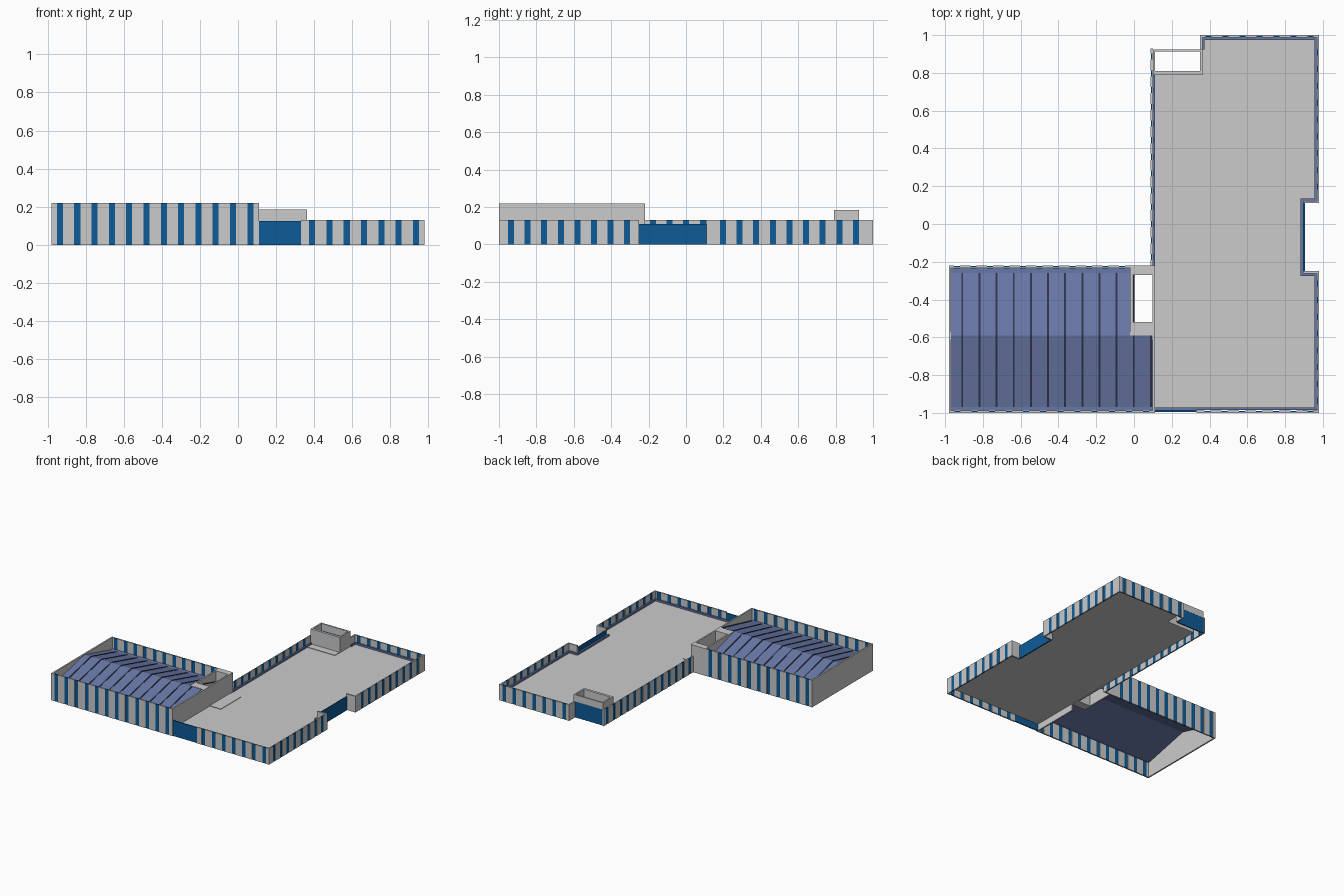
import bpy, bmesh
from mathutils import Vector

if "Cube" in bpy.data.objects:
    bpy.data.objects.remove(bpy.data.objects["Cube"])


def material(name, rgb):
    m = bpy.data.materials.new(name)
    m.diffuse_color = (*rgb, 1)
    m.use_nodes = True
    m.node_tree.nodes["Principled BSDF"].inputs["Base Color"].default_value = m.diffuse_color
    return m


BLUE = material("window_blue", (0.004, 0.105, 0.31))
SLATE = material("roof_slate", (0.14, 0.19, 0.39))
DARK = material("seam_dark", (0.03, 0.035, 0.07))
T = 0.012            # wall thickness
LOW, HIGH = 0.13, 0.22
ROOF = 0.06          # sunken flat roof level
EAVE, RIDGE_Z, RIDGE_Y = 0.13, 0.217, -0.59


def boxes(name, items, mat=None):
    """One object made of axis-aligned boxes (x0, x1, y0, y1, z0, z1)."""
    bm = bmesh.new()
    for x0, x1, y0, y1, z0, z1 in items:
        vs = bmesh.ops.create_cube(bm, size=1)["verts"]
        size = Vector((x1 - x0, y1 - y0, z1 - z0))
        mid = Vector((x0 + x1, y0 + y1, z0 + z1)) / 2
        for v in vs:
            v.co = Vector(a * b for a, b in zip(v.co, size)) + mid
    return finish(name, bm, mat)


def finish(name, bm, mat=None):
    me = bpy.data.meshes.new(name)
    bm.to_mesh(me)
    bm.free()
    ob = bpy.data.objects.new(name, me)
    if mat:
        me.materials.append(mat)
    bpy.context.collection.objects.link(ob)
    return ob


def striped_wall(name, axis, a0, a1, across, h, n, s0=None, s1=None):
    """Wall along an axis with n full-height window strips between s0 and s1."""
    s0 = a0 if s0 is None else s0
    s1 = a1 if s1 is None else s1
    c0, c1 = across
    pitch, grey, blue, cur = (s1 - s0) / n, [], [], a0

    def seg(p, q, inset):
        if axis == "x":
            return (p, q, c0 + inset, c1 - inset, 0, h)
        return (c0 + inset, c1 - inset, p, q, 0, h)

    for i in range(n):
        c = s0 + (i + 0.5) * pitch
        grey.append(seg(cur, c - 0.016, 0))
        blue.append(seg(c - 0.016, c + 0.016, 0.002))
        cur = c + 0.016
    grey.append(seg(cur, a1, 0))
    boxes(name + "_panels", grey)
    boxes(name + "_windows", blue, BLUE)


def extrude_x(name, profile, x0, x1, mat):
    """Closed y-z profile extruded along x."""
    bm = bmesh.new()
    f = bm.faces.new([bm.verts.new((x0, y, z)) for y, z in profile])
    r = bmesh.ops.extrude_face_region(bm, geom=[f])
    for v in r["geom"]:
        if isinstance(v, bmesh.types.BMVert):
            v.co.x = x1
    bmesh.ops.recalc_face_normals(bm, faces=bm.faces)
    return finish(name, bm, mat)


def shaft(name, x0, x1, y0, y1, wx0, wx1, wy0, wy1, z0, z1):
    """Rectangular tube: outer rectangle minus inner opening."""
    boxes(name, [(x0, x1, y0, wy0, z0, z1), (x0, x1, wy1, y1, z0, z1),
                 (x0, wx0, wy0, wy1, z0, z1), (wx1, x1, wy0, wy1, z0, z1)])


# Outer walls of the high hall
striped_wall("hall_front_wall", "x", -0.98, 0.11, (-1, -1 + T), HIGH, 12)
striped_wall("hall_back_wall", "x", -0.98, -0.02, (-0.22 - T, -0.22), HIGH, 11,
             -0.98, -0.02)
boxes("hall_end_wall", [(-0.98, -0.98 + T, -1 + T, -0.22 - T, 0, HIGH)])
boxes("hall_inner_wall", [(0.11 - T, 0.11, -1 + T, -0.59, 0, HIGH)])

# Outer walls of the low wing
X1 = (0.98 - T, 0.98)
striped_wall("wing_front_wall", "x", 0.33, 0.98, (-1, -1 + T), LOW, 7, 0.344, 0.98)
striped_wall("wing_right_wall_front", "y", -1 + T, -0.25, X1, LOW, 8, -0.98, -0.27)
striped_wall("wing_right_wall_back", "y", 0.11, 1 - T, X1, LOW, 9, 0.153, 0.953)
striped_wall("wing_rear_wall", "x", 0.35, 0.98, (1 - T, 1), LOW, 7)
striped_wall("wing_left_wall", "y", -0.22, 0.93, (0.088, 0.088 + T), LOW, 13)
boxes("wall_returns", [
    (0.895, 0.98 - T, -0.25 - T, -0.25, 0, LOW),
    (0.895, 0.98 - T, 0.11, 0.11 + T, 0, LOW),
    (0.35, 0.35 + T, 0.92, 1 - T, 0, LOW)])

# Glazed entrances
boxes("entrance_glass", [
    (0.11, 0.33, -0.995, -0.985, 0, 0.125),
    (0.895, 0.905, -0.25, 0.11, 0, 0.11),
    (0.1, 0.35, 0.914, 0.924, 0, LOW)], BLUE)

# Sunken flat roof of the low wing, open around the rear shaft and side notch
R0 = ROOF - 0.006
boxes("flat_roof", [
    (0.11, 0.895, -0.985, 0.79, R0, ROOF),
    (0.10, 0.11, -0.59, 0.79, R0, ROOF),
    (0.36, 0.895, 0.79, 0.99, R0, ROOF),
    (0.895, 0.97, -0.99, -0.25, R0, ROOF),
    (0.895, 0.97, 0.11, 0.99, R0, ROOF)])
boxes("roof_pads", [(0.11, 0.21, -0.52, -0.26, ROOF, ROOF + 0.004),
                    (0.10, 0.36, 0.73, 0.79, ROOF, ROOF + 0.004)])

# Slate edging around the flat roof
E0, E1 = ROOF, ROOF + 0.014
boxes("roof_edging", [
    (0.11, 0.968, -0.985, -0.972, E0, E1),
    (0.955, 0.968, -0.972, -0.262, E0, E1),
    (0.885, 0.968, -0.275, -0.262, E0, E1),
    (0.882, 0.895, -0.275, 0.135, E0, E1),
    (0.885, 0.968, 0.122, 0.135, E0, E1),
    (0.955, 0.968, 0.122, 0.988, E0, E1),
    (0.362, 0.968, 0.975, 0.988, E0, E1),
    (0.362, 0.372, 0.925, 0.988, E0, E1),
    (0.10, 0.112, -0.22, 0.79, E0, E1)], SLATE)

# Pitched roof of the hall, each slope running into a flat gutter
d = 0.006


def slope(y_wall, y_eave):
    return [(y_wall, EAVE), (y_eave, EAVE), (RIDGE_Y, RIDGE_Z),
            (RIDGE_Y, RIDGE_Z - d), (y_eave, EAVE - d), (y_wall, EAVE - d)]


extrude_x("hall_roof_front", slope(-1 + T, -0.97), -0.98 + T, 0.11 - T, SLATE)
extrude_x("hall_roof_back", slope(-0.22 - T, -0.26), -0.98 + T, -0.02, SLATE)

# Dark seams on the roof slopes
for side, y_eave, count in (("front", -0.97, 12), ("back", -0.26, 11)):
    for i in range(count):
        x = -0.98 + 0.0908 * (i + 1) - 0.02
        prof = [(y_eave, EAVE), (RIDGE_Y, RIDGE_Z),
                (RIDGE_Y, RIDGE_Z + 0.003), (y_eave, EAVE + 0.003)]
        extrude_x(f"roof_seam_{side}_{i + 1}", prof, x - 0.005, x + 0.005, DARK)

# Open shafts
shaft("hall_shaft", -0.02, 0.11, -0.59, -0.22, -0.008, 0.098, -0.52, -0.27, 0.05, HIGH)
boxes("hall_shaft_base", [(-0.02, 0.10, -0.22 - T, -0.22, 0, 0.05)])
shaft("rear_shaft", 0.10, 0.362, 0.79, 0.925, 0.112, 0.35, 0.81, 0.913, LOW, 0.185)
boxes("rear_shaft_base", [(0.10, 0.362, 0.79, 0.81, R0, LOW),
                          (0.35, 0.362, 0.81, 0.92, R0, LOW)])
